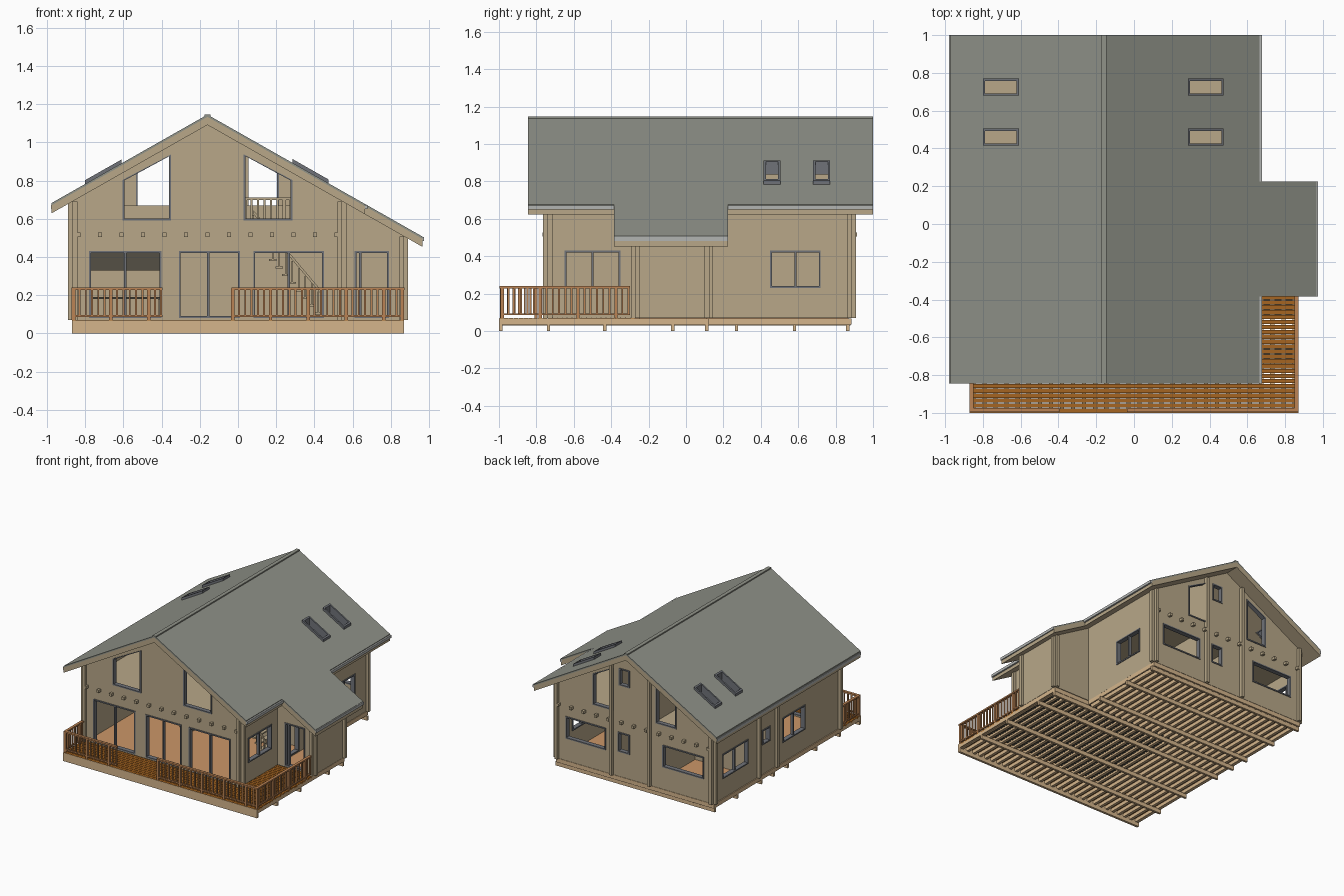
import bpy, bmesh
from mathutils import Vector

cube = bpy.data.objects.get("Cube")
if cube:
    bpy.data.objects.remove(cube, do_unlink=True)


def material(name, r, g, b):
    m = bpy.data.materials.new(name)
    m.use_nodes = True
    m.diffuse_color = (r, g, b, 1)
    m.node_tree.nodes["Principled BSDF"].inputs["Base Color"].default_value = (r, g, b, 1)
    return m


WALL = material("wall_timber", .48, .39, .25)
ROOF = material("roof_grey", .28, .29, .25)
DECK = material("deck_brown", .38, .13, .015)
RAIL = material("rail_brown", .50, .23, .09)
PALE = material("pale_timber", .66, .46, .26)
FRAME = material("frame_grey", .16, .17, .19)
FLOOR = material("floor_orange", .60, .31, .14)
DARK = material("dark_slate", .09, .08, .06)
GUTTER = material("gutter_grey", .45, .46, .45)


def finish(bm, name, mat):
    bmesh.ops.recalc_face_normals(bm, faces=bm.faces[:])
    me = bpy.data.meshes.new(name)
    bm.to_mesh(me)
    bm.free()
    me.materials.append(mat)
    ob = bpy.data.objects.new(name, me)
    bpy.context.collection.objects.link(ob)
    return ob


def boxes(name, mat, items):
    """One object from boxes given as x0, x1, y0, y1, z0, z1."""
    bm = bmesh.new()
    for x0, x1, y0, y1, z0, z1 in items:
        vs = bmesh.ops.create_cube(bm, size=1)["verts"]
        for v in vs:
            v.co = Vector((x0 if v.co.x < 0 else x1, y0 if v.co.y < 0 else y1, z0 if v.co.z < 0 else z1))
    return finish(bm, name, mat)


def panel(name, mat, loops, origin, u, v, depth):
    """Extruded flat shape: first loop is the outline, the others are holes."""
    bm = bmesh.new()
    o, u, v = Vector(origin), Vector(u), Vector(v)
    edges = []
    for loop in loops:
        vs = [bm.verts.new(o + u * a + v * b) for a, b in loop]
        edges += [bm.edges.new((vs[i - 1], vs[i])) for i in range(len(vs))]
    bmesh.ops.triangle_fill(bm, edges=edges, use_beauty=True, normal=u.cross(v).normalized())
    ext = bmesh.ops.extrude_face_region(bm, geom=bm.faces[:])["geom"]
    bmesh.ops.translate(bm, vec=depth, verts=[e for e in ext if isinstance(e, bmesh.types.BMVert)])
    return finish(bm, name, mat)


def rect(a0, a1, b0, b1):
    return [(a0, b0), (a1, b0), (a1, b1), (a0, b1)]


def inset(loop, t):
    out = []
    lo = [min(p[i] for p in loop) for i in (0, 1)]
    hi = [max(p[i] for p in loop) for i in (0, 1)]
    for p in loop:
        out.append(tuple((lo[i] + hi[i]) / 2 + (p[i] - (lo[i] + hi[i]) / 2) * (1 - 2 * t / (hi[i] - lo[i]))
                         for i in (0, 1)))
    return out


THICK = .025


def wall(name, axis, pos, outline, holes=(), mullions=()):
    """Wall across x or y with framed openings; mullions are bars at given positions."""
    u = (1, 0, 0) if axis == "x" else (0, 1, 0)
    n = Vector((0, 1, 0)) if axis == "x" else Vector((1, 0, 0))
    panel(name, WALL, [outline, *holes], n * pos, u, (0, 0, 1), n * THICK)
    start = n * (pos - .006)
    for i, h in enumerate(holes):
        panel(f"{name}_frame_{i + 1}", FRAME, [h, inset(h, .01)], start, u, (0, 0, 1), n * (THICK + .012))
    for i, (a, z0, z1) in enumerate(mullions):
        panel(f"{name}_mullion_{i + 1}", FRAME, [rect(a - .006, a + .006, z0, z1)],
              n * pos, u, (0, 0, 1), n * THICK)


# Roof geometry
RIDGE_X, RIDGE_Z, SLOPE = -.16, 1.145, .567


def roof_z(x, drop=.054):
    return RIDGE_Z - drop - abs(x - RIDGE_X) * SLOPE


def gable(x0, x1):
    return [(x0, .07), (x1, .07), (x1, roof_z(x1)), (RIDGE_X, roof_z(RIDGE_X)), (x0, roof_z(x0))]


def gable_window(near, far, z0):
    """Pair of sloping windows mirrored about the ridge."""
    return [[(RIDGE_X + s * near, z0), (RIDGE_X + s * far, z0),
             (RIDGE_X + s * far, roof_z(RIDGE_X + s * far, .09)),
             (RIDGE_X + s * near, roof_z(RIDGE_X + s * near, .10))] for s in (-1, 1)]


# Outer walls, crossing at the corners
wall("front_wall", "x", -.74, gable(-.89, .57),
     [rect(-.78, -.40, .08, .43), rect(-.31, .01, .08, .43), rect(.08, .45, .08, .43),
      *gable_window(.19, .445, .59)],
     [(-.59, .08, .43), (-.155, .08, .43), (.265, .08, .43)])
wall("back_wall", "x", .86, gable(-.89, .57),
     [rect(.10, .46, .25, .43), rect(-.115, -.01, .27, .43), rect(-.78, -.41, .25, .43),
      rect(-.115, -.02, .81, .95), *gable_window(.19, .375, .59)])
side_top = roof_z(-.865)
wall("left_side_wall", "y", -.865, rect(-.765, .91, .07, side_top),
     [rect(.44, .77, .23, .43), rect(.16, .26, .31, .43), rect(-.29, 0, .23, .43)],
     [(.605, .23, .43), (-.145, .23, .43)])
wall("right_side_wall", "y", .52, rect(-.765, .91, .07, side_top),
     [rect(-.65, -.35, .23, .43), rect(.45, .72, .23, .43), rect(-.18, 0, .08, .43)],
     [(-.5, .23, .43), (.585, .23, .43)])

# Entrance bay
bay = [(.54, .07), (.89, .07), (.89, roof_z(.89)), (.54, roof_z(.54))]
wall("entry_front_wall", "x", -.27, bay, [rect(.61, .79, .08, .43)], [(.64, .08, .43)])
wall("entry_back_wall", "x", .10, bay)
wall("entry_side_wall", "y", .845, rect(-.295, .145, .07, roof_z(.87)))

# Inner walls whose ends show outside as posts
for i, x in enumerate((.03, -.31)):
    wall(f"inner_wall_{i + 1}", "y", x, rect(.1, .91, .07, roof_z(x if x < RIDGE_X else x + THICK)))
for i, y in enumerate((.07, .30)):
    wall(f"cross_wall_{i + 1}", "x", y, rect(-.89, .52 if i == 0 else -.31, .07, .67))
joist_x = [-.835 + .1125 * i for i in range(13)]
boxes("floor_joist_ends", WALL,
      [(x - .01, x + .01, y, y + .03, .505, .527) for x in joist_x for y in (-.768, .884)])

# Roof slopes with skylight openings
lights_y = [(.415, .505), (.68, .77)]
left = rect(-.845, 1, -.975, RIDGE_X)
right = [(-.845, RIDGE_X), (1, RIDGE_X), (1, .665), (.225, .665), (.225, .965),
         (-.385, .965), (-.385, .665), (-.845, .665)]
for side, outline, x0, x1, s in (("left", left, -.80, -.61, 1), ("right", right, .285, .475, -1)):
    holes = [rect(y0, y1, x0, x1) for y0, y1 in lights_y]
    base = RIDGE_Z - s * SLOPE * RIDGE_X
    axes = ((0, 1, 0), (1, 0, s * SLOPE))
    panel(f"{side}_roof_sheet", ROOF, [outline, *holes], (0, 0, base), *axes, (0, 0, -.012))
    panel(f"{side}_roof_boards", WALL, [outline, *holes], (0, 0, base - .012), *axes, (0, 0, -.042))
    for i, h in enumerate(holes):
        panel(f"{side}_skylight_{i + 1}", FRAME, [h, inset(h, .012)], (0, 0, base + .02), *axes, (0, 0, -.07))
boxes("ridge_cap", ROOF, [(RIDGE_X - .015, RIDGE_X + .015, -.845, 1, 1.132, 1.146)])
gutters = [(-.98, -.845, 1, -1), (.66, -.845, -.385, 1), (.66, .225, 1, 1), (.955, -.385, .225, 1)]
boxes("gutters", GUTTER,
      [(x, x + .018, y0, y1, roof_z(x, .03), roof_z(x, .008)) for x, y0, y1, s in gutters])

# Floors
boxes("ground_floor", FLOOR, [(-.84, .52, -.72, .87, .058, .07), (.52, .85, -.25, .11, .058, .07)])
boxes("loft_floor", WALL, [(-.84, .03, -.71, .86, .53, .57), (.03, .52, -.05, .86, .53, .57),
                           (.03, .52, -.71, -.30, .53, .57)])

# Foundation beams, joists and rim boards
beam_y = (-.99, -.735, -.435, -.07, .11, .27, .58, .865)
boxes("foundation_beams", PALE,
      [(-.87, .87 if y < .2 else .56, y - .009, y + .009, 0, .034) for y in beam_y])
joists = []
for i in range(30):
    x = -.85 + i * .0586
    joists.append((x - .011, x + .011, -.99, .88 if x < .55 else .11, .03, .058))
boxes("under_joists", PALE, joists)
boxes("rim_boards", PALE,
      [(-.87, .87, -1, -.988, 0, .068), (-.87, -.858, -1, .885, .034, .068),
       (.858, .87, -1, .12, .034, .068), (.535, .547, .11, .885, .034, .068),
       (-.87, .547, .873, .885, .034, .068), (.54, .87, .11, .122, .034, .068)])
boxes("under_slats", DARK, [(-.30, .85, -.72 + i * .028, -.704 + i * .028, .046, .057) for i in range(30)])

# Deck boards
boards = [(-.87, .87, -.998 + i * .026, -.976 + i * .026, .058, .07) for i in range(10)]
boards += [(.545, .87, -.738 + i * .026, -.716 + i * .026, .058, .07) for i in range(18)]
boxes("deck_boards", DECK, boards)


def railing(name, a, b, pos, axis, z=.07, high=.17, step=.034):
    """Handrail, lower rail, balusters and end posts along one axis."""
    parts = [(a, b, pos - .011, pos + .011, z + high - .012, z + high),
             (a, b, pos - .006, pos + .006, z + .015, z + .025)]
    n = max(2, round((b - a) / step))
    for i in range(n + 1):
        c = a + .007 + (b - a - .014) * i / n
        w = .009 if i % 6 == 0 else .005
        parts.append((c - w, c + w, pos - w, pos + w, z if i % 6 == 0 else z + .015, z + high - .005))
    if axis == "y":
        parts = [(p[2], p[3], p[0], p[1], p[4], p[5]) for p in parts]
    boxes(name, RAIL if z < .1 else WALL, parts)


railing("front_rail_left", -.87, -.395, -.985, "x")
railing("front_rail_right", -.035, .87, -.985, "x")
railing("side_rail_left", -.99, -.765, -.86, "y")
railing("side_rail_right", -.99, -.30, .86, "y")
railing("loft_rail", .03, .52, -.31, "x", .57, .14)

# Staircase
steps, rods = [], []
for i in range(11):
    x, z = .42 - i * .034, .10 + i * .04
    steps.append((x - .02, x + .02, -.26, -.10, z, z + .01))
    rods.append((x - .004, x + .004, -.264, -.256, z, z + .12))
boxes("stair_treads", WALL, steps)
boxes("stair_balusters", WALL, rods)
panel("stair_handrail", WALL, [[(.44, .20), (.44, .22), (.08, .645), (.08, .625)]],
      (0, -.265, 0), (1, 0, 0), (0, 0, 1), (0, .01, 0))

# Kitchen
boxes("kitchen_counter", WALL, [(-.42, -.30, -.15, .05, .07, .18), (-.83, -.42, -.02, .06, .07, .18)])
boxes("kitchen_cupboards", DARK, [(-.80, -.36, 0, .065, .33, .42), (-.83, -.30, -.03, .06, .18, .19)])
